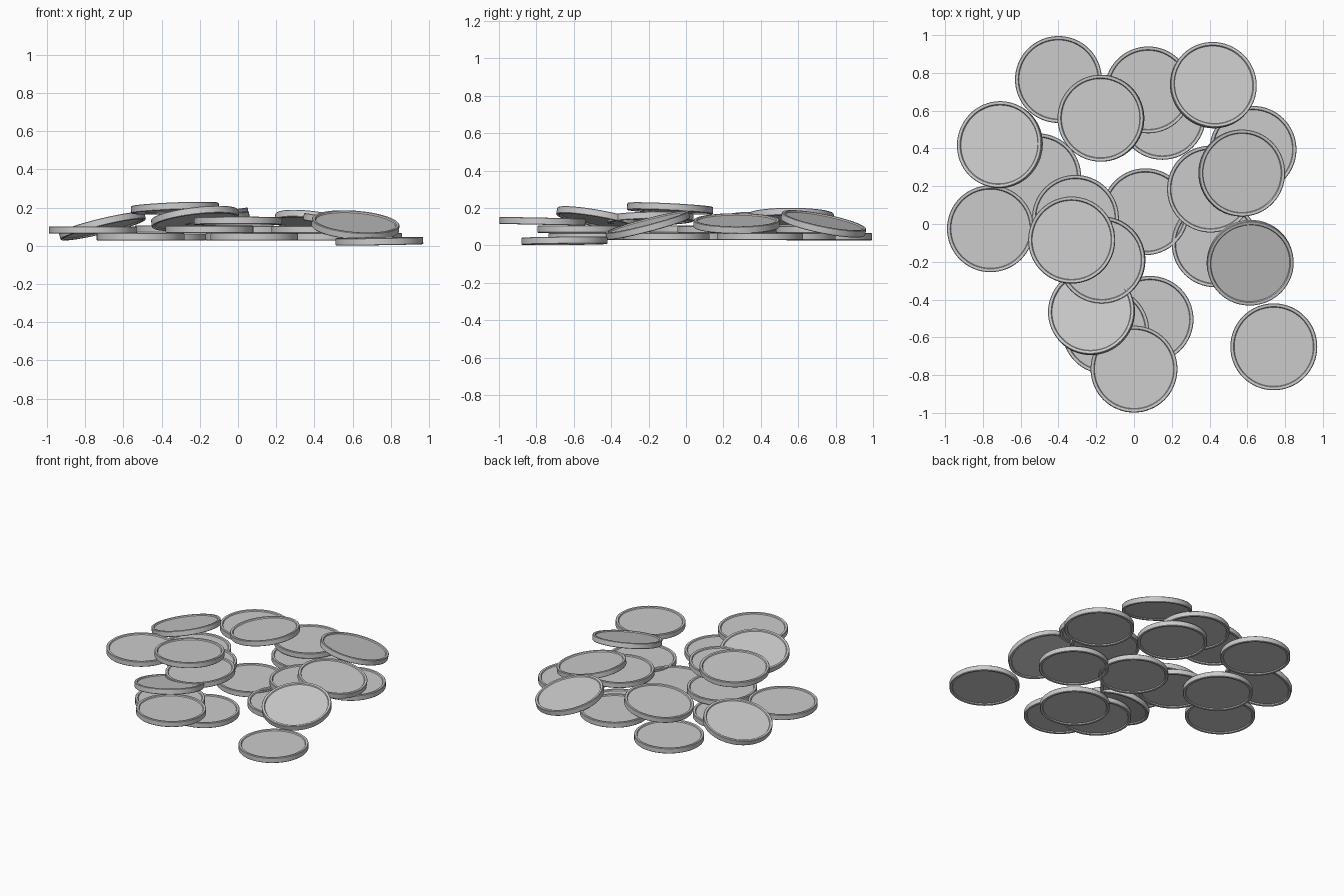
import bpy, bmesh, math
from mathutils import Vector

if "Cube" in bpy.data.objects:
    bpy.data.objects.remove(bpy.data.objects["Cube"])

R, T = 0.23, 0.038      # coin radius and thickness
SEG = 64

# half profile of a coin: recessed face, raised rim, bevelled outer edge
H = T / 2
HALF = [(0.209, H - 0.008), (0.213, H - 0.001), (0.216, H), (R - 0.003, H), (R, H - 0.003)]
PROFILE = HALF + [(r, -z) for r, z in reversed(HALF)]


def coin_mesh():
    bm = bmesh.new()
    rings = [[bm.verts.new((r * math.cos(2 * math.pi * i / SEG),
                            r * math.sin(2 * math.pi * i / SEG), z)) for i in range(SEG)]
             for r, z in PROFILE]
    for a, b in zip(rings, rings[1:]):
        for i in range(SEG):
            j = (i + 1) % SEG
            bm.faces.new((a[i], b[i], b[j], a[j]))
    # recessed top and bottom faces
    bm.faces.new(rings[0])
    bm.faces.new(rings[-1][::-1])
    bmesh.ops.recalc_face_normals(bm, faces=bm.faces)
    me = bpy.data.meshes.new("coin")
    bm.to_mesh(me)
    bm.free()
    return me


# centre x, y, z and slope along x, along y
COINS = [
    (-0.40, 0.765, 0.046, 0, 0),
    (0.075, 0.71, 0.085, 0, 0),
    (0.42, 0.735, 0.115, -0.15, -0.20),
    (-0.175, 0.56, 0.150, 0.14, 0.0),
    (0.15, 0.57, 0.047, 0, 0),
    (0.63, 0.395, 0.047, 0, 0),
    (0.57, 0.27, 0.117, -0.16, 0.0),
    (0.405, 0.185, 0.085, 0, 0),
    (0.06, 0.065, 0.047, 0, 0),
    (-0.71, 0.42, 0.103, 0.24, -0.10),
    (-0.51, 0.25, 0.047, 0, 0),
    (-0.76, -0.025, 0.083, 0, 0),
    (-0.31, 0.03, 0.088, 0, 0),
    (-0.33, -0.085, 0.197, 0.04, -0.05),
    (-0.17, -0.19, 0.143, 0.08, 0.02),
    (-0.225, -0.465, 0.143, 0.12, -0.18),
    (0.085, -0.505, 0.047, 0, 0),
    (0.0, -0.768, 0.129, 0, -0.02),
    (-0.15, -0.565, 0.086, 0, 0),
    (0.43, -0.105, 0.047, 0, 0),
    (0.615, -0.205, 0.108, -0.08, 0.26),
    (0.74, -0.65, 0.024, 0.015, 0.01),
]

# scattered pile of coins sharing one mesh
mesh = coin_mesh()
for n, (x, y, z, sx, sy) in enumerate(COINS, 1):
    ob = bpy.data.objects.new(f"coin_{n:02d}", mesh)
    bpy.context.collection.objects.link(ob)
    ob.location = (x, y, z)
    ob.rotation_mode = 'QUATERNION'
    ob.rotation_quaternion = Vector((0, 0, 1)).rotation_difference(Vector((-sx, -sy, 1)).normalized())

# smooth the round walls, keep the rim edges sharp
first = bpy.data.objects["coin_01"]
bpy.context.view_layer.objects.active = first
first.select_set(True)
for p in mesh.polygons:
    p.use_smooth = True
mesh.set_sharp_from_angle(angle=math.radians(30))
